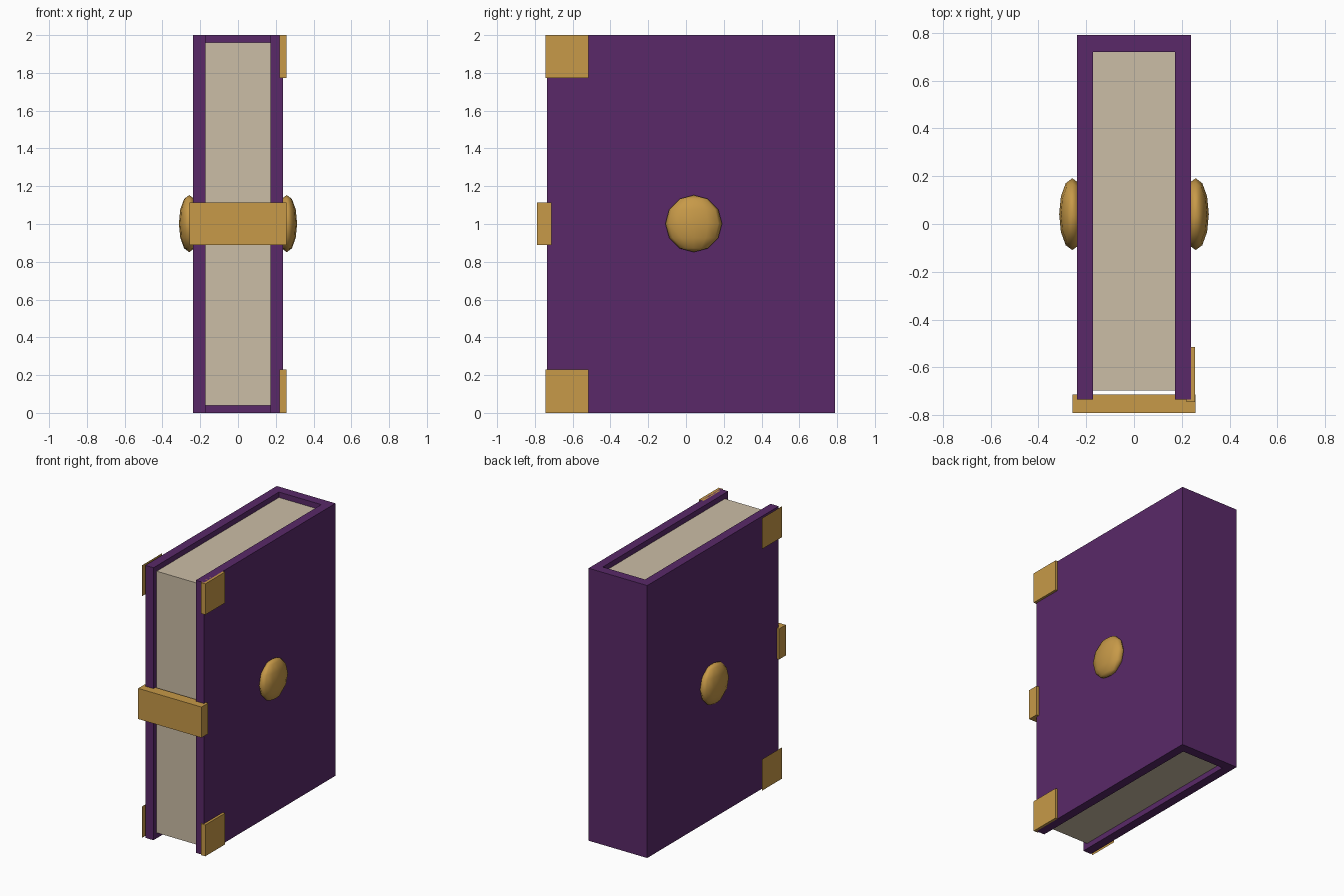
import bpy, bmesh
from mathutils import Matrix

if "Cube" in bpy.data.objects:
    bpy.data.objects.remove(bpy.data.objects["Cube"])


def material(name, color):
    m = bpy.data.materials.new(name)
    m.diffuse_color = (*color, 1)
    m.use_nodes = True
    m.node_tree.nodes["Principled BSDF"].inputs["Base Color"].default_value = m.diffuse_color
    return m


PURPLE = material("purple_leather", (0.10, 0.022, 0.14))
GOLD = material("gold", (0.57, 0.32, 0.065))
PAPER = material("paper", (0.60, 0.51, 0.38))


def finish(bm, name, mat):
    bmesh.ops.recalc_face_normals(bm, faces=bm.faces)
    mesh = bpy.data.meshes.new(name)
    bm.to_mesh(mesh)
    bm.free()
    mesh.materials.append(mat)
    ob = bpy.data.objects.new(name, mesh)
    bpy.context.collection.objects.link(ob)
    return ob


def box(name, lo, hi, mat):
    bm = bmesh.new()
    size = [b - a for a, b in zip(lo, hi)]
    mid = [(a + b) / 2 for a, b in zip(lo, hi)]
    bmesh.ops.create_cube(bm, size=1, matrix=Matrix.Translation(mid) @ Matrix.Diagonal((*size, 1)))
    return finish(bm, name, mat)


# Cover: U-shaped profile (two boards and spine) extruded upward
XO, XI = 0.238, 0.172
YF, YS, YB = -0.735, 0.72, 0.79
profile = [(-XO, YF), (-XI, YF), (-XI, YS), (XI, YS), (XI, YF), (XO, YF), (XO, YB), (-XO, YB)]
bm = bmesh.new()
face = bm.faces.new([bm.verts.new((x, y, 0)) for x, y in profile])
ext = bmesh.ops.extrude_face_region(bm, geom=[face], use_keep_orig=True)
bmesh.ops.translate(bm, vec=(0, 0, 2), verts=[v for v in ext["geom"] if isinstance(v, bmesh.types.BMVert)])
finish(bm, "cover", PURPLE)

# Page block, recessed inside the cover
box("pages", (-XI, -0.697, 0.04), (XI, YS, 1.96), PAPER)

# Clasp across the opening edge
box("clasp", (-0.257, -0.79, 0.888), (0.257, -0.713, 1.113), GOLD)

# Corner guards: solid on the right board, thin plates on the left board
for label, z0, z1 in (("lower", 0.0, 0.23), ("upper", 1.773, 2.0)):
    box(f"{label}_right_corner", (0.22, -0.745, z0), (0.256, -0.515, z1), GOLD)
    bm = bmesh.new()
    bm.faces.new([bm.verts.new((-0.256, y, z)) for y, z in
                  ((-0.745, z0), (-0.745, z1), (-0.515, z1), (-0.515, z0))])
    plate = finish(bm, f"{label}_left_corner", GOLD)
    if plate.data.polygons[0].normal.x > 0:
        plate.data.flip_normals()

# Round bosses on both boards
for label, s in (("left", -1), ("right", 1)):
    bm = bmesh.new()
    bmesh.ops.create_uvsphere(bm, u_segments=12, v_segments=6, radius=1,
                              matrix=Matrix.Translation((s * 0.258, 0.041, 1.002))
                              @ Matrix.Diagonal((0.055, 0.15, 0.151, 1)))
    for f in bm.faces:
        f.smooth = True
    finish(bm, f"{label}_boss", GOLD)
